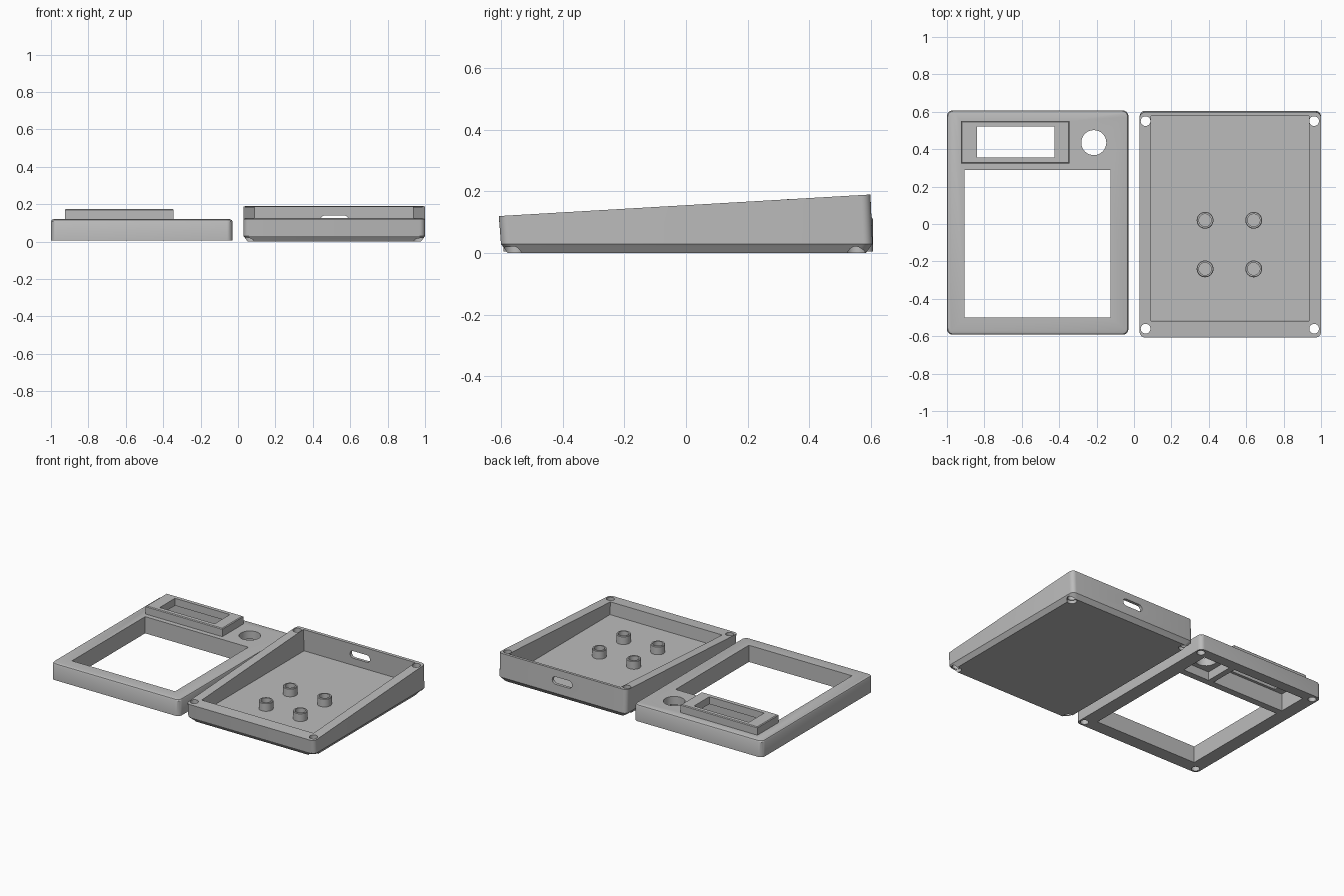
import bpy, bmesh
from math import sin, cos, pi, radians

if "Cube" in bpy.data.objects:
    bpy.data.objects.remove(bpy.data.objects["Cube"])

grey = bpy.data.materials.new("plain grey")
grey.use_nodes = True
grey.diffuse_color = (0.5, 0.5, 0.5, 1)
grey.node_tree.nodes["Principled BSDF"].inputs["Base Color"].default_value = (0.5, 0.5, 0.5, 1)


def ring(cx, cy, r, z, n=32):
    return [(cx + r * cos(2 * pi * i / n), cy + r * sin(2 * pi * i / n), z) for i in range(n)]


def rounded(x0, x1, y0, y1, z, r=0.03, inset=0.0, n=6):
    """Rounded rectangle loop, counter-clockwise."""
    x0, x1, y0, y1 = x0 + inset, x1 - inset, y0 + inset, y1 - inset
    corners = [(x1 - r, y1 - r), (x0 + r, y1 - r), (x0 + r, y0 + r), (x1 - r, y0 + r)]
    return [(cx + r * cos(pi / 2 * (q + i / n)), cy + r * sin(pi / 2 * (q + i / n)), z)
            for q, (cx, cy) in enumerate(corners) for i in range(n + 1)]


def rect(x0, x1, y0, y1, z):
    return [(x0, y0, z), (x1, y0, z), (x1, y1, z), (x0, y1, z)]


def stack(name, loops):
    """Closed solid from a stack of equal loops."""
    bm = bmesh.new()
    rows = [[bm.verts.new(p) for p in loop] for loop in loops]
    n = len(rows[0])
    for a, b in zip(rows, rows[1:]):
        for i in range(n):
            j = (i + 1) % n
            bm.faces.new((a[i], a[j], b[j], b[i]))
    bm.faces.new(rows[0][::-1])
    bm.faces.new(rows[-1])
    bmesh.ops.recalc_face_normals(bm, faces=bm.faces)
    mesh = bpy.data.meshes.new(name)
    bm.to_mesh(mesh)
    bm.free()
    mesh.materials.append(grey)
    obj = bpy.data.objects.new(name, mesh)
    bpy.context.collection.objects.link(obj)
    return obj


def box(x0, x1, y0, y1, z0, z1):
    return stack("cutter", [rect(x0, x1, y0, y1, z0), rect(x0, x1, y0, y1, z1)])


def cylinder(x, y, r, z0, z1):
    return stack("cutter", [ring(x, y, r, z0), ring(x, y, r, z1)])


def combine(obj, others, operation="DIFFERENCE"):
    """Bake booleans into the object and drop the helpers."""
    for other in others:
        other.hide_render = True
        mod = obj.modifiers.new("cut", "BOOLEAN")
        mod.operation, mod.solver, mod.object = operation, "EXACT", other
    bpy.context.view_layer.update()
    baked = bpy.data.meshes.new_from_object(
        obj.evaluated_get(bpy.context.evaluated_depsgraph_get()))
    obj.modifiers.clear()
    obj.data = baked
    for other in others:
        bpy.data.objects.remove(other)


def smooth(obj):
    bpy.ops.object.select_all(action="DESELECT")
    obj.select_set(True)
    bpy.context.view_layer.objects.active = obj
    bpy.ops.object.shade_smooth_by_angle(angle=radians(30))


# Tray: chamfered foot, sloping rim, walls leaning square to the rim
def slope(y):
    return 0.155 + 0.058 * y


tray_size = (0.03, 1.0, -0.6, 0.605)
rim = [(x, y - 0.007, slope(y)) for x, y, z in rounded(*tray_size, 0)]
tray = stack("tray", [rounded(*tray_size, 0, inset=0.022), rounded(*tray_size, 0.03), rim])

floor = 0.04
cavity = stack("cutter", [rect(0.09, 0.935, -0.515, 0.585, floor),
                          rect(0.09, 0.935, -0.528, 0.572, 0.3)])
cuts = [cavity]
for x in (0.062, 0.963):
    for y in (-0.56, 0.55):
        cuts += [cylinder(x, y, 0.026, -0.1, 0.3), cylinder(x, y, 0.031, -0.1, 0.022)]

# Cable slot through the back wall
port = stack("cutter", [[(x, y, z) for x, z, _ in rounded(0.44, 0.59, 0.09, 0.14, 0, r=0.024)]
                        for y in (0.53, 0.7)])
combine(tray, cuts + [port])
smooth(tray)

# Hollow standoffs on the tray floor
for x in (0.38, 0.64):
    for y in (-0.24, 0.02):
        profile = [(0.045, floor - 0.005), (0.045, 0.092), (0.042, 0.096),
                   (0.033, 0.096), (0.033, 0.05)]
        smooth(stack("standoff", [ring(x, y, r, z) for r, z in profile]))

# Lid: frame with softened top edge and a raised display bezel
lid_size = (-1.0, -0.03, -0.592, 0.607)
lid = stack("lid", [rounded(*lid_size, 0.006), rounded(*lid_size, 0.108),
                    rounded(*lid_size, 0.116, inset=0.004),
                    rounded(*lid_size, 0.12, inset=0.013)])
bezel = stack("bezel", [rect(-0.925, -0.345, 0.323, 0.55, 0.1),
                        rect(-0.925, -0.345, 0.323, 0.55, 0.17),
                        rect(-0.92, -0.35, 0.328, 0.545, 0.175)])
combine(lid, [bezel], "UNION")

cuts = [box(-0.905, -0.125, -0.5, 0.29, -0.1, 0.3),      # main window
        box(-0.84, -0.425, 0.355, 0.52, -0.1, 0.3),      # display window
        box(-0.91, -0.36, 0.337, 0.537, -0.1, 0.125),    # display pocket
        box(-0.32, -0.12, 0.335, 0.535, -0.1, 0.065),    # knob pocket
        cylinder(-0.215, 0.435, 0.067, -0.1, 0.3)]       # knob hole
cuts += [cylinder(x, y, 0.026, -0.1, 0.085) for x in (-0.962, -0.066) for y in (-0.555, 0.565)]
combine(lid, cuts)
smooth(lid)
